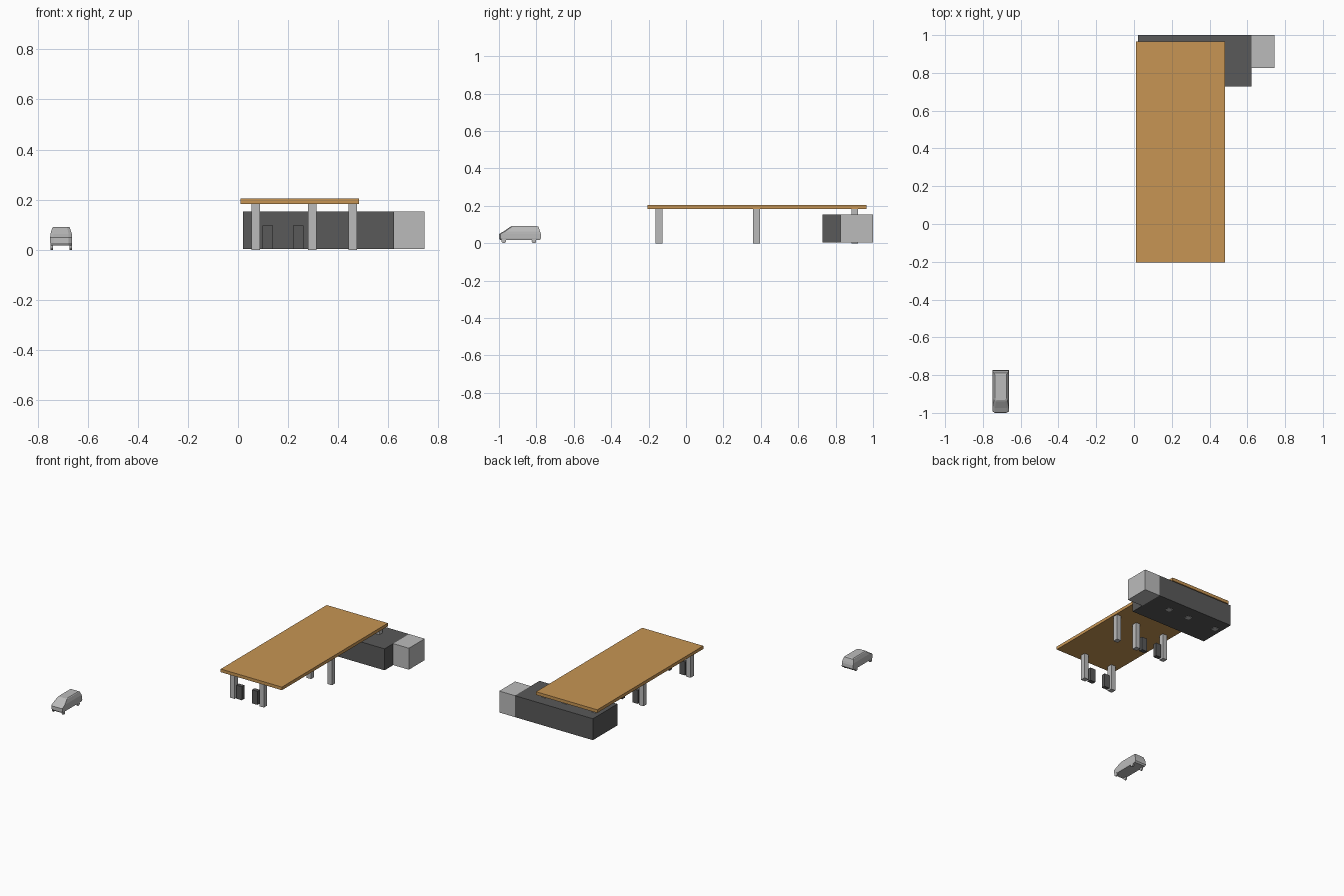
import bpy, bmesh
from math import pi
from mathutils import Matrix

if "Cube" in bpy.data.objects:
    bpy.data.objects.remove(bpy.data.objects["Cube"])


def material(name, rgb):
    m = bpy.data.materials.new(name)
    m.diffuse_color = (*rgb, 1)
    m.use_nodes = True
    m.node_tree.nodes["Principled BSDF"].inputs["Base Color"].default_value = m.diffuse_color
    return m


GREY = material("light grey", (0.5, 0.5, 0.5))
DARK = material("dark grey", (0.1, 0.1, 0.1))
ORANGE = material("ochre", (0.57, 0.30, 0.088))


def finish(name, bm, mat):
    bmesh.ops.recalc_face_normals(bm, faces=bm.faces)
    me = bpy.data.meshes.new(name)
    bm.to_mesh(me)
    bm.free()
    me.materials.append(mat)
    ob = bpy.data.objects.new(name, me)
    bpy.context.collection.objects.link(ob)
    return ob


def box(name, x, y, z, mat):
    """Box from (min, max) ranges."""
    bm = bmesh.new()
    size = [b - a for a, b in (x, y, z)]
    mid = [(a + b) / 2 for a, b in (x, y, z)]
    bmesh.ops.create_cube(bm, size=1, matrix=Matrix.Translation(mid) @ Matrix.Diagonal((*size, 1)))
    return finish(name, bm, mat)


# Shop building, side annex and canopy roof
box("shop_building", (0.02, 0.623), (0.729, 1.0), (0.003, 0.153), DARK)
box("side_annex", (0.623, 0.744), (0.825, 1.0), (0.003, 0.153), GREY)
box("canopy_roof", (0.01, 0.483), (-0.205, 0.966), (0.183, 0.205), ORANGE)

# Canopy columns: two in the front row, three in the others
for y, xs in ((-0.144, (0.07, 0.296)),
              (0.377, (0.07, 0.296, 0.458)),
              (0.902, (0.07, 0.296, 0.458))):
    for x in xs:
        box("column", (x - 0.017, x + 0.017), (y - 0.018, y + 0.018), (0, 0.184), GREY)

# Fuel pumps between the columns
for y in (-0.144, 0.377):
    for x in (0.119, 0.24):
        box("fuel_pump", (x - 0.021, x + 0.021), (y - 0.014, y + 0.014), (0.003, 0.098), DARK)

# Van body: lofted rings of (height, front y, back y, half width)
CX = -0.706
bm = bmesh.new()
rings = []
for z, y0, y1, w in ((0.018, -0.994, -0.781, 0.042),
                     (0.028, -1.0, -0.774, 0.0435),
                     (0.050, -0.999, -0.776, 0.0435),
                     (0.064, -0.974, -0.780, 0.0425),
                     (0.088, -0.940, -0.789, 0.035),
                     (0.092, -0.932, -0.798, 0.031)):
    pts = ((-w, y1), (-w, y0 + 0.008), (-w * 0.7, y0), (w * 0.7, y0), (w, y0 + 0.008), (w, y1))
    rings.append([bm.verts.new((CX + x, y, z)) for x, y in pts])
for a, b in zip(rings, rings[1:]):
    for i in range(6):
        j = (i + 1) % 6
        bm.faces.new((a[i], a[j], b[j], b[i]))
bm.faces.new(rings[0])
bm.faces.new(rings[-1])
finish("van_body", bm, GREY)

# Van wheels
for side in (-1, 1):
    for y in (-0.974, -0.813):
        bm = bmesh.new()
        bmesh.ops.create_cone(bm, cap_ends=True, segments=12, radius1=0.0125, radius2=0.0125, depth=0.01,
                              matrix=Matrix.Translation((CX + side * 0.038, y, 0.0125)) @ Matrix.Rotation(pi / 2, 4, 'Y'))
        finish("van_wheel", bm, GREY)
